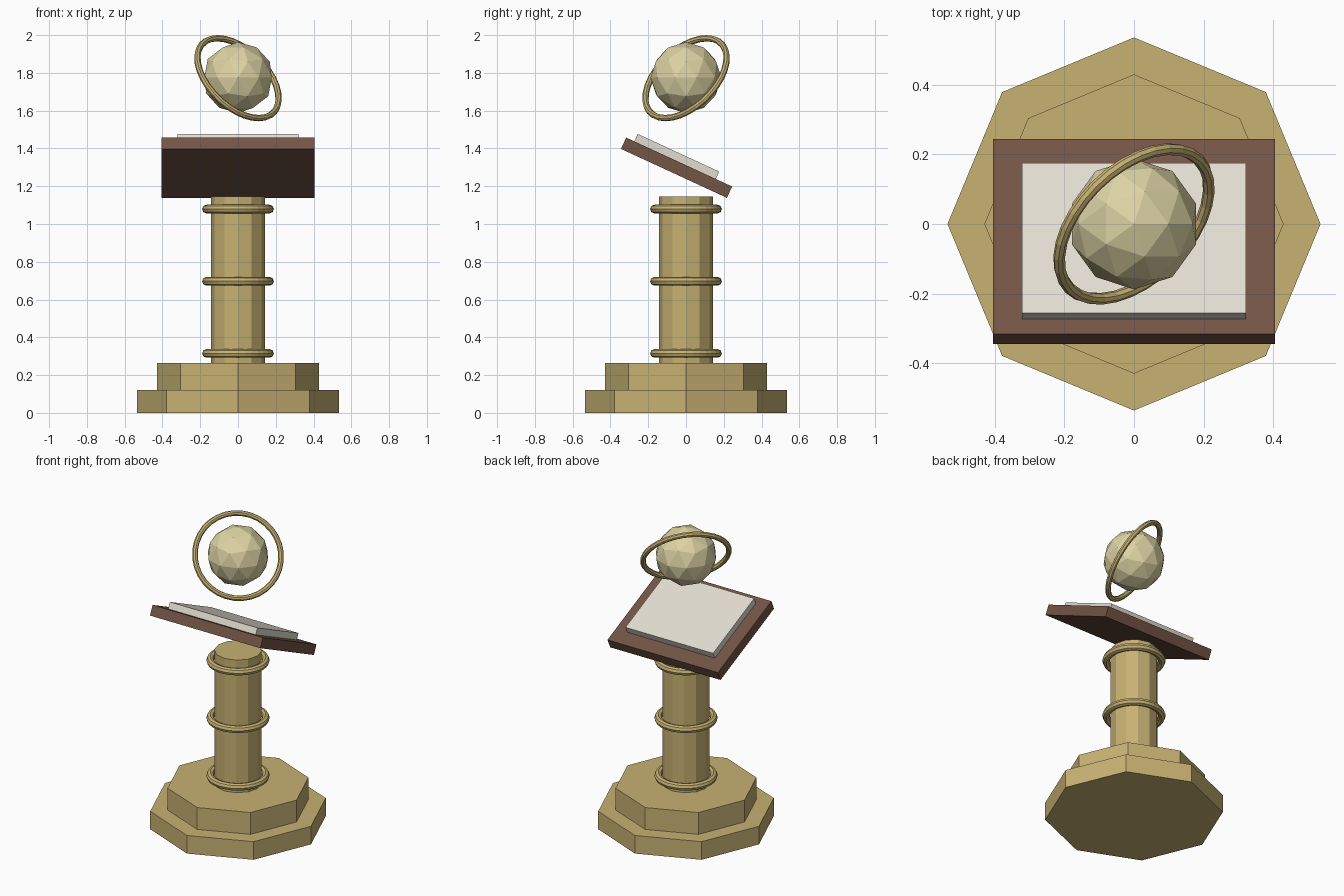
import bpy
from math import radians, sin, cos
from mathutils import Vector

if "Cube" in bpy.data.objects:
    bpy.data.objects.remove(bpy.data.objects["Cube"])


def material(name, rgb):
    m = bpy.data.materials.new(name)
    m.diffuse_color = (*rgb, 1)
    m.use_nodes = True
    m.node_tree.nodes["Principled BSDF"].inputs["Base Color"].default_value = m.diffuse_color
    return m


BRASS = material("brass", (0.57, 0.44, 0.17))
PALE = material("pale_brass", (0.72, 0.65, 0.37))
WOOD = material("wood", (0.17, 0.09, 0.06))
PAPER = material("paper", (0.76, 0.72, 0.63))


def finish(name, mat):
    ob = bpy.context.object
    ob.name = ob.data.name = name
    ob.data.materials.append(mat)
    return ob


def prism(name, sides, radius, z0, z1):
    bpy.ops.mesh.primitive_cylinder_add(vertices=sides, radius=radius, depth=z1 - z0,
                                        location=(0, 0, (z0 + z1) / 2))
    return finish(name, BRASS)


def ring(name, major, minor, z, normal=(0, 0, 1)):
    rot = Vector(normal).to_track_quat('Z', 'Y').to_euler()
    bpy.ops.mesh.primitive_torus_add(major_radius=major, minor_radius=minor, major_segments=32,
                                     minor_segments=8, location=(0, 0, z), rotation=rot)
    return finish(name, BRASS)


TILT = radians(-24.8)


def slab(name, size, along, low, high, mat):
    # box on the tilted desk plane, placed by slope offset and height range
    mid = (low + high) / 2
    y = -0.05 + along * cos(TILT) - mid * sin(TILT)
    z = 1.298 + along * sin(TILT) + mid * cos(TILT)
    bpy.ops.mesh.primitive_cube_add(size=1, location=(0, y, z), rotation=(TILT, 0, 0))
    ob = finish(name, mat)
    ob.scale = (*size, high - low)


# stepped octagonal base and twelve-sided column
prism("base_lower", 8, 0.536, 0, 0.12)
prism("base_upper", 8, 0.43, 0.12, 0.265)
prism("column", 12, 0.143, 0.265, 1.145)
for i, z in enumerate((0.315, 0.697, 1.079)):
    ring(f"column_ring_{i + 1}", 0.167, 0.023, z)

# sloping desk with a book block on it
slab("desk_board", (0.81, 0.618), 0, -0.033, 0.033, WOOD)
slab("book_pages", (0.643, 0.475), -0.024, 0.03, 0.076, PAPER)

# faceted globe floating inside a tilted ring
bpy.ops.mesh.primitive_ico_sphere_add(subdivisions=2, radius=0.188, location=(0, 0, 1.775))
finish("globe", PALE)
ring("globe_ring", 0.262, 0.017, 1.772, (0.57, -0.57, 0.59))
